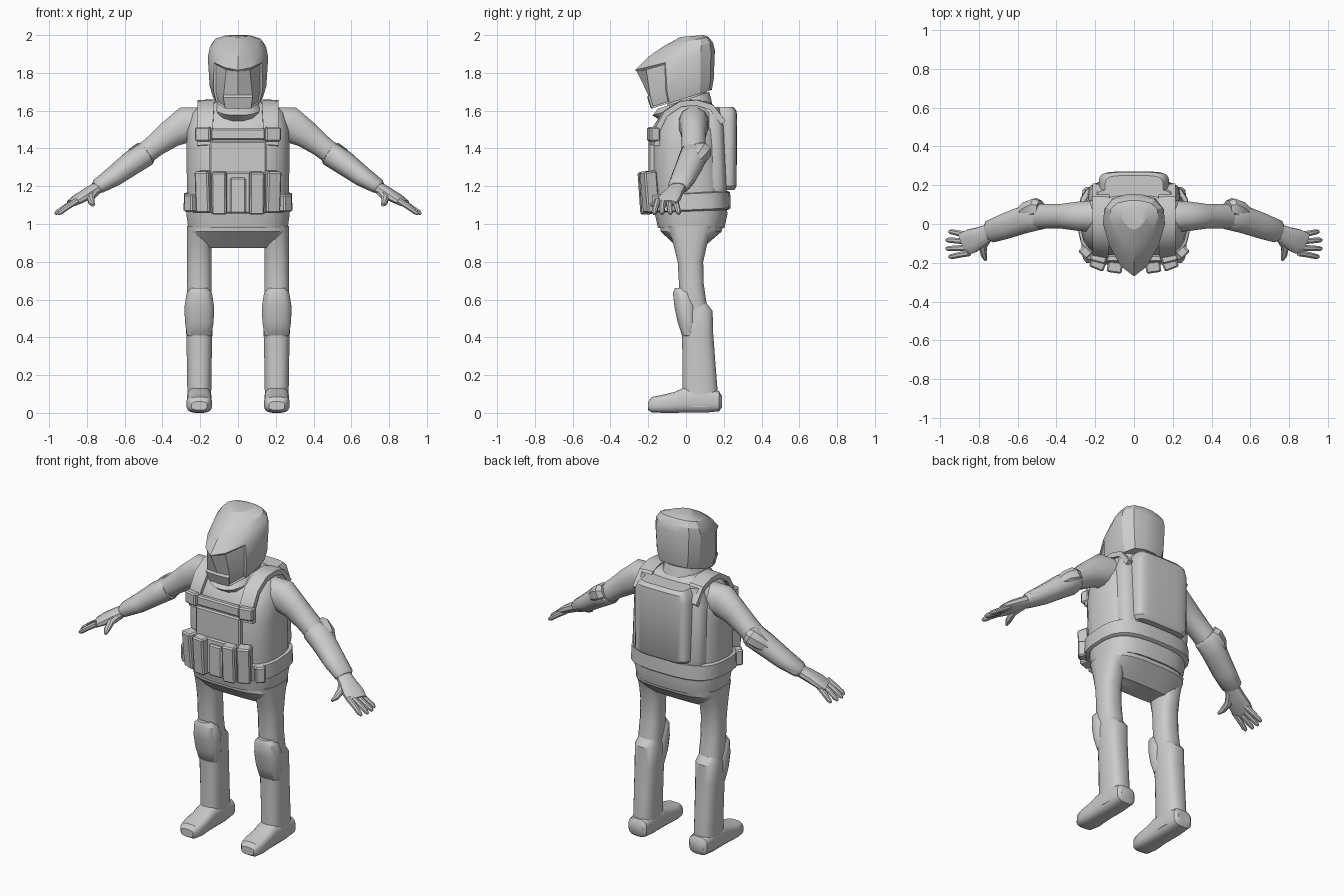
import bpy, bmesh, math
from mathutils import Vector, Matrix


def finish(name, bm, mirror=False, angle=35):
    bmesh.ops.recalc_face_normals(bm, faces=bm.faces)
    me = bpy.data.meshes.new(name)
    bm.to_mesh(me)
    bm.free()
    me.shade_smooth()
    me.set_sharp_from_angle(angle=math.radians(angle))
    ob = bpy.data.objects.new(name, me)
    bpy.context.collection.objects.link(ob)
    if mirror:
        ob.modifiers.new("Mirror", 'MIRROR')
    return ob


def skin(rows):
    """Join closed rows of points into a capped skin."""
    bm = bmesh.new()
    vs = [[bm.verts.new(p) for p in r] for r in rows]
    n = len(rows[0])
    for a, b in zip(vs, vs[1:]):
        for i in range(n):
            j = (i + 1) % n
            bm.faces.new((a[i], a[j], b[j], b[i]))
    bm.faces.new(vs[0])
    bm.faces.new(vs[-1])
    return bm


def oval(c, u, v, p=2, n=16):
    """Superellipse ring: centre c, half axes u and v, exponent p."""
    pts = []
    for i in range(n):
        a = 2 * math.pi * (i + 0.5) / n
        s, t = (math.copysign(abs(f) ** (2 / p), f) for f in (math.cos(a), math.sin(a)))
        pts.append(Vector(c) + u * s + v * t)
    return pts


def stack(name, rings, cx=0, p=2.0, n=16, mirror=False):
    """Upright loft; ring = (half width, y front, y back, z front, [z back])."""
    rows = []
    for r in rings:
        w, yf, yb, zf = r[:4]
        zb = r[4] if len(r) > 4 else zf
        rows.append(oval((cx, (yf + yb) / 2, (zf + zb) / 2), Vector((w, 0, 0)),
                         Vector((0, (yb - yf) / 2, (zb - zf) / 2)), p, n))
    return finish(name, skin(rows), mirror)


def limb(name, pts, n=12, p=2.2):
    """Mirrored loft along a path; point = (x, y, z, side radius, thickness)."""
    rows = []
    for i, q in enumerate(pts):
        a, b = pts[max(i - 1, 0)], pts[min(i + 1, len(pts) - 1)]
        d = (Vector(b[:3]) - Vector(a[:3])).normalized()
        u = d.cross(Vector((0, 0, 1))).normalized()
        rows.append(oval(q[:3], u * q[3], d.cross(u) * q[4], p, n))
    return finish(name, skin(rows), True)


def box(name, c, size, rz=0, rx=0, bevel=0.008, mirror=False):
    bm = bmesh.new()
    m = (Matrix.Translation(c) @ Matrix.Rotation(math.radians(rz), 4, 'Z')
         @ Matrix.Rotation(math.radians(rx), 4, 'X') @ Matrix.Diagonal((*size, 1)))
    bmesh.ops.create_cube(bm, size=1, matrix=m)
    bmesh.ops.bevel(bm, geom=bm.edges[:], offset=bevel, segments=1, affect='EDGES')
    return finish(name, bm, mirror, 25)


# Helmet: egg outline (width share, front-to-back share) in tilted slices
EGG = [(0, 0), (.42, .12), (.8, .38), (1, .64), (.96, .82), (.7, .95), (.25, 1)]
BLUNT = [(0, 0), (.52, .01), (.86, .3), (1, .6), (.96, .8), (.7, .95), (.25, 1)]


def slice_(out, w, yf, yb, zf, zb):
    right = [Vector((x * w, yf + t * (yb - yf), zf + t * (zb - zf))) for x, t in out]
    return right + [Vector((-v.x, v.y, v.z)) for v in reversed(right[1:])]


bm = skin([slice_(BLUNT, .10, -.15, .11, 1.63, 1.71),
           slice_(BLUNT, .132, -.185, .137, 1.61, 1.71),
           slice_(BLUNT, .15, -.205, .147, 1.67, 1.77),
           slice_(EGG, .16, -.27, .153, 1.815, 1.92),
           slice_(EGG, .15, -.20, .143, 1.885, 1.96),
           slice_(EGG, .125, -.12, .12, 1.94, 1.99),
           slice_(EGG, .07, -.03, .09, 1.99, 2.0)])
bm.normal_update()
visor = [f for f in bm.faces if len(f.verts) == 4 and f.calc_center_median().y < -.12
         and 1.645 < f.calc_center_median().z < 1.815]
bmesh.ops.inset_region(bm, faces=visor, thickness=.012, depth=-.008)
finish("helmet", bm, angle=24)

# Neck and raised collar
stack("neck", [(.105, -.1, .11, 1.55, 1.6), (.095, -.1, .11, 1.66, 1.74)])
stack("collar", [(.13, -.13, .14, 1.54, 1.64), (.125, -.18, .135, 1.575, 1.665),
                 (.11, -.15, .125, 1.61, 1.70)], p=2.3)

# Torso, belt and pelvis
stack("torso", [(.265, -.15, .205, .98), (.275, -.165, .22, 1.05), (.272, -.185, .215, 1.2),
                (.275, -.185, .2, 1.4), (.27, -.165, .19, 1.5), (.245, -.11, .165, 1.59),
                (.19, -.06, .14, 1.635), (.11, -.05, .12, 1.65)], p=2.8, n=24)
stack("belt", [(.275, -.18, .225, 1.06, 1.075), (.29, -.195, .238, 1.065, 1.085),
               (.287, -.197, .235, 1.15, 1.17), (.27, -.18, .22, 1.155, 1.175)], p=3, n=24)
stack("pelvis", [(.26, -.14, .2, 1.0), (.268, -.135, .19, .96), (.262, -.07, .12, .9),
                 (.22, -.04, .09, .872)], p=3.2, n=20)

# Backpack with back panel
stack("back_panel", [(.235, 0, .215, 1.17), (.24, 0, .22, 1.2), (.235, 0, .205, 1.52),
                     (.2, 0, .18, 1.62)], p=5, n=24)
stack("backpack", [(.165, .1, .255, 1.18), (.18, .1, .268, 1.2), (.182, .1, .271, 1.55),
                   (.165, .1, .268, 1.6), (.15, .1, .25, 1.62)], p=5, n=24)

# Shoulder straps swept over the top
strap = [(-.19, 1.42), (-.178, 1.51), (-.12, 1.6), (-.03, 1.655), (.06, 1.66), (.14, 1.635), (.2, 1.55)]
rows = []
for y, z in strap:
    r = Vector((0, y - .02, z - 1.4)).normalized() * .03
    lean = .035 * (1.66 - z) / .24
    a, b = Vector((.125 + lean * .4, y, z)), Vector((.215, y + lean * .6, z - .004))
    rows.append([a, b, b - r, a - r])
finish("shoulder_strap", skin(rows), True)

# Vest front: panel, chest band, buckles, pouches
box("chest_panel", (0, -.178, 1.34), (.3, .04, .2))
box("chest_band", (0, -.178, 1.475), (.29, .035, .06))
box("chest_buckle", (.182, -.172, 1.475), (.085, .055, .075), rz=14, mirror=True)
box("pouch_backing", (0, -.19, 1.165), (.3, .04, .22))
box("inner_pouch", (.098, -.215, 1.163), (.078, .06, .225), rz=8, rx=4, mirror=True)
box("outer_pouch", (.18, -.192, 1.17), (.078, .07, .22), rz=22, rx=5, mirror=True)
box("middle_pouch", (0, -.205, 1.15), (.085, .04, .19))
box("belt_pouch", (.25, -.145, 1.11), (.06, .05, .095), rz=45, mirror=True)

# Arms
limb("upper_arm", [(.19, .04, 1.53, .085, .09), (.28, .04, 1.525, .078, .098),
                   (.36, .04, 1.475, .066, .076), (.44, .04, 1.415, .065, .062),
                   (.52, .04, 1.35, .068, .058)])
limb("forearm", [(.475, .045, 1.38, .066, .058), (.49, .045, 1.37, .077, .066),
                 (.56, .025, 1.325, .073, .064), (.66, -.01, 1.25, .068, .053),
                 (.74, -.038, 1.2, .06, .04), (.755, -.043, 1.192, .045, .03)])
limb("elbow_pad", [(.485, .078, 1.395, .045, .045), (.505, .08, 1.385, .056, .054),
                   (.545, .07, 1.36, .052, .048), (.585, .045, 1.325, .04, .035)], n=8)

# Hands
limb("palm", [(.73, -.035, 1.2, .042, .03), (.79, -.065, 1.165, .052, .03),
              (.84, -.088, 1.135, .064, .026), (.88, -.105, 1.11, .06, .018)], p=2.6)
for i, (y0, y1, x1) in enumerate([(-.058, -.04, .94), (-.09, -.083, .955),
                                  (-.122, -.127, .955), (-.15, -.168, .94)]):
    xm, ym = (.86 + x1) / 2, (y0 + y1) / 2
    limb(f"finger_{i + 1}", [(.85, y0, 1.125, .017, .017), (xm, ym, 1.093, .016, .016),
                             (x1, y1, 1.063, .014, .014), (x1 + .014, y1, 1.052, .007, .007)], n=8)
limb("thumb", [(.755, -.065, 1.175, .028, .026), (.78, -.115, 1.14, .022, .02),
               (.775, -.16, 1.112, .017, .016), (.765, -.187, 1.1, .008, .008)], n=8)

# Legs, knee pads and boots
X = .205
stack("thigh", [(.065, -.1, .15, .99), (.066, -.07, .115, .9), (.066, -.045, .092, .8),
                (.066, -.038, .095, .68), (.068, -.035, .11, .58), (.066, -.02, .12, .5)],
      cx=X, p=2.6, mirror=True)
stack("knee_pad", [(.045, -.06, .03, .66), (.068, -.07, .04, .635), (.08, -.062, .06, .56),
                   (.077, -.045, .06, .48), (.066, -.022, .06, .41), (.055, -.01, .06, .4)],
      cx=X, p=2.4, mirror=True)
stack("boot_shaft", [(.06, -.02, .11, .58), (.07, -.03, .142, .54), (.07, -.022, .145, .42),
                     (.066, -.02, .158, .25), (.064, -.02, .17, .1), (.064, -.02, .17, .03)],
      cx=X, p=2.8, mirror=True)
rows = []
for y, w, z0, z1 in [(.19, .045, .03, .09), (.175, .062, .008, .115), (.1, .066, 0, .135),
                     (-.01, .065, 0, .135), (-.06, .065, 0, .112), (-.13, .068, 0, .095),
                     (-.18, .058, .002, .085), (-.2, .042, .015, .06)]:
    rows.append(oval((X, y, (z0 + z1) / 2), Vector((w, 0, 0)),
                     Vector((0, 0, (z1 - z0) / 2)), 3.2, 16))
finish("boot_foot", skin(rows), True)
